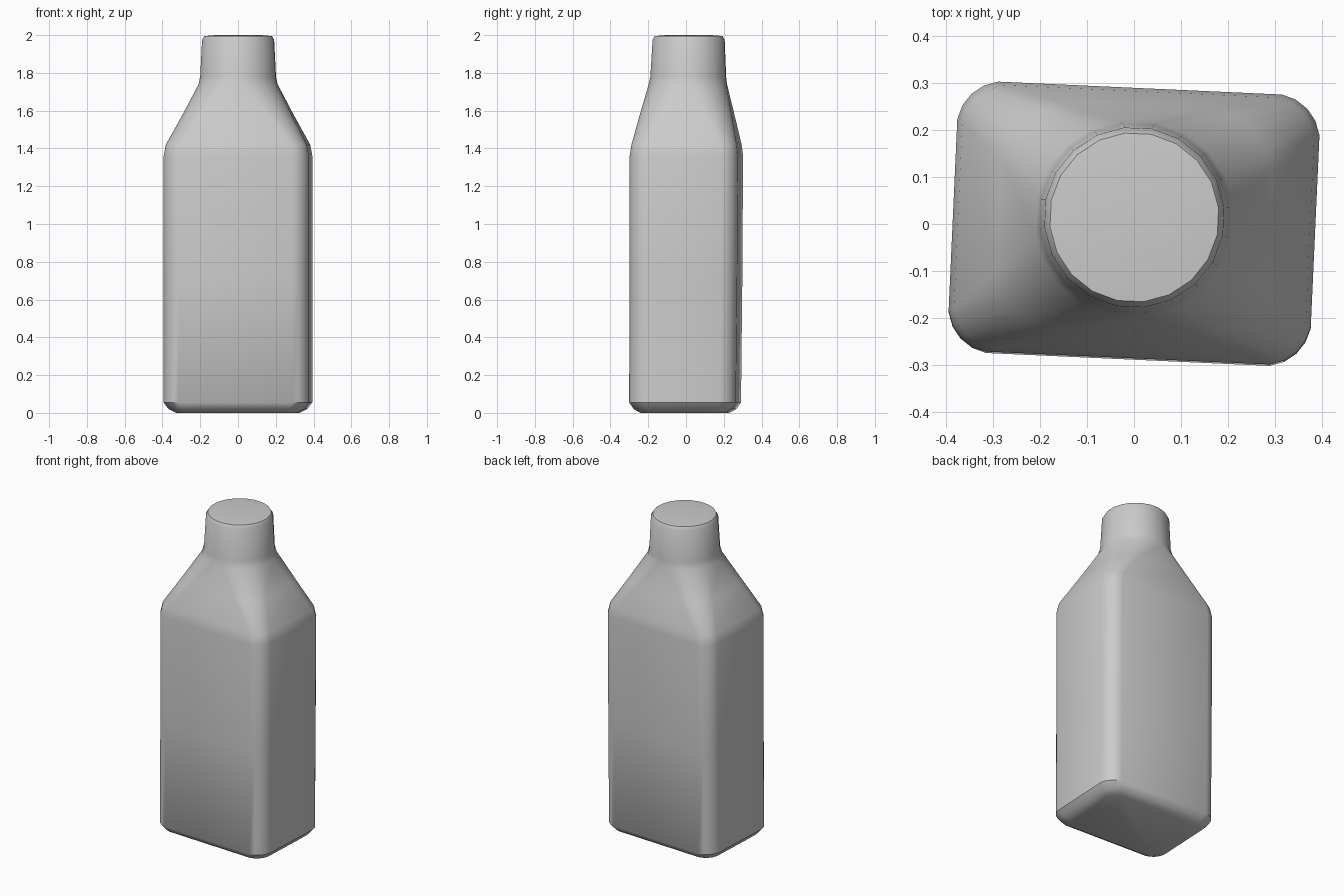
import bpy
import bmesh
from math import sin, cos, pi, radians
from mathutils import Matrix

cube = bpy.data.objects.get("Cube")
if cube:
    bpy.data.objects.remove(cube, do_unlink=True)

# Single grey material
grey = bpy.data.materials.new("plain grey")
grey.use_nodes = True
colour = (0.6, 0.6, 0.6, 1)
grey.diffuse_color = colour
grey.node_tree.nodes["Principled BSDF"].inputs["Base Color"].default_value = colour

STEPS = 5  # points per rounded corner
TWIST = Matrix.Rotation(radians(-2.6), 4, 'Z')


def ring(bm, z, half_w, half_d, radius, y_shift):
    """One rounded-rectangle cross-section; a circle when all sizes match."""
    verts = []
    for i in range(4 * STEPS):
        corner = i // STEPS
        a = (i + 0.5) * pi / (2 * STEPS)
        sx = 1 if corner in (0, 3) else -1
        sy = 1 if corner in (0, 1) else -1
        x = sx * (half_w - radius) + radius * cos(a)
        y = sy * (half_d - radius) + radius * sin(a)
        v = bm.verts.new(TWIST @ Matrix.Translation((0, y_shift, 0)) @ bm_point(x, y, z))
        verts.append(v)
    return verts


def bm_point(x, y, z):
    return Matrix.Translation((x, y, z)).to_translation()


# Sections from base to mouth: height, half width, half depth, corner radius, y shift
sections = [
    (0.0, 0.32, 0.225, 0.08, -0.005),
    (0.02, 0.36, 0.26, 0.09, -0.005),
    (0.055, 0.386, 0.284, 0.10, -0.005),
    (0.7, 0.386, 0.286, 0.10, 0.0),
    (1.36, 0.386, 0.288, 0.10, 0.002),
    (1.42, 0.375, 0.28, 0.10, 0.003),
    (1.58, 0.29, 0.245, 0.15, 0.006),
    (1.74, 0.21, 0.208, 0.20, 0.01),
    (1.78, 0.202, 0.202, 0.202, 0.012),
    (1.975, 0.192, 0.192, 0.192, 0.014),
    (1.995, 0.18, 0.18, 0.18, 0.014),
    (2.0, 0.12, 0.12, 0.12, 0.014),
]

# Bottle skin: bridge neighbouring sections, then close both ends
bm = bmesh.new()
rings = [ring(bm, *s) for s in sections]
for low, high in zip(rings, rings[1:]):
    for i in range(len(low)):
        j = (i + 1) % len(low)
        bm.faces.new((low[i], low[j], high[j], high[i]))
bm.faces.new(rings[0][::-1])
bm.faces.new(rings[-1])
bmesh.ops.recalc_face_normals(bm, faces=bm.faces)

mesh = bpy.data.meshes.new("bottle")
bm.to_mesh(mesh)
bm.free()
mesh.materials.append(grey)
bottle = bpy.data.objects.new("bottle", mesh)
bpy.context.collection.objects.link(bottle)

bpy.ops.object.select_all(action='DESELECT')
bottle.select_set(True)
bpy.context.view_layer.objects.active = bottle
bpy.ops.object.shade_smooth_by_angle(angle=radians(35))
